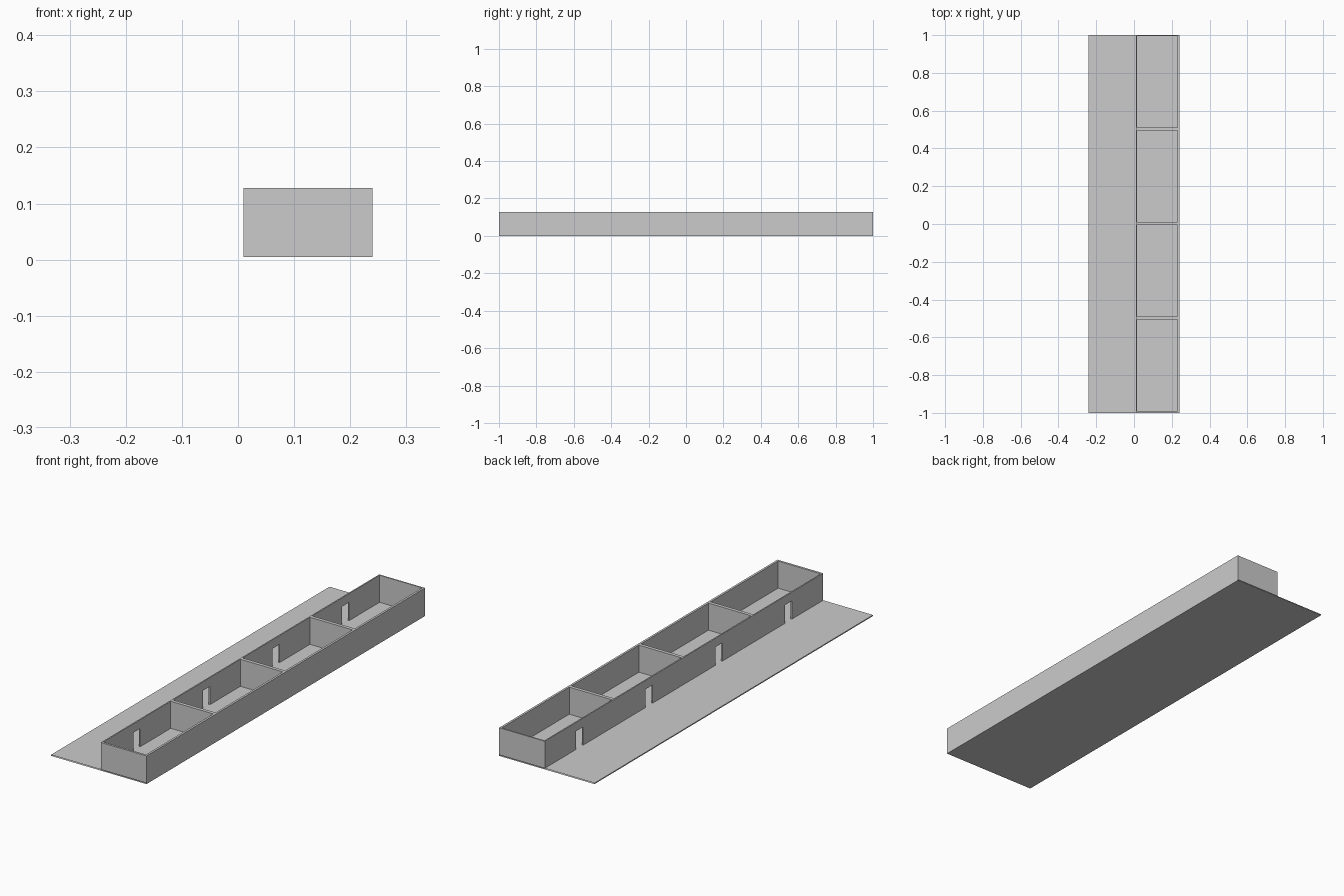
import bpy, bmesh
from mathutils import Vector

if "Cube" in bpy.data.objects:
    bpy.data.objects.remove(bpy.data.objects["Cube"])

BASE, TOP, DOOR_TOP = 0.005, 0.128, 0.088


def add_box(bm, lo, hi):
    lo, hi = Vector(lo), Vector(hi)
    verts = bmesh.ops.create_cube(bm, size=1)["verts"]
    for v in verts:
        v.co = Vector(((lo[i] + hi[i]) / 2 + v.co[i] * (hi[i] - lo[i]) for i in range(3)))


def make_object(name, bm):
    mesh = bpy.data.meshes.new(name)
    bm.to_mesh(mesh)
    bm.free()
    obj = bpy.data.objects.new(name, mesh)
    bpy.context.collection.objects.link(obj)
    return obj


# Thin floor strip, open at its two short ends
bm = bmesh.new()
add_box(bm, (-0.24, -1, 0), (0.24, 1, BASE))
bm.normal_update()
ends = [f for f in bm.faces if abs(f.normal.y) > 0.9]
bmesh.ops.delete(bm, geom=ends, context='FACES_ONLY')
make_object("floor", bm)

# Solid block that becomes the row of rooms
bm = bmesh.new()
add_box(bm, (0.01, -1, BASE), (0.24, 1, TOP))
walls = make_object("room_walls", bm)

# Room and doorway cutters
rooms, doors = bmesh.new(), bmesh.new()
for i in range(4):
    y = -1 + 0.5 * i
    add_box(rooms, (0.016, y + 0.01, -0.1), (0.23, y + 0.494, 0.3))
    add_box(doors, (-0.05, y + 0.225, -0.1), (0.1, y + 0.275, DOOR_TOP))

for name, cutter_bm in (("room_cutter", rooms), ("door_cutter", doors)):
    cutter = make_object(name, cutter_bm)
    cutter.hide_render = True
    mod = walls.modifiers.new(name, 'BOOLEAN')
    mod.operation = 'DIFFERENCE'
    mod.solver = 'EXACT'
    mod.object = cutter

# Bake the cuts and drop the cutters
bpy.context.view_layer.update()
graph = bpy.context.evaluated_depsgraph_get()
cut_mesh = bpy.data.meshes.new_from_object(walls.evaluated_get(graph))
walls.modifiers.clear()
walls.data = cut_mesh
for name in ("room_cutter", "door_cutter"):
    bpy.data.objects.remove(bpy.data.objects[name])
